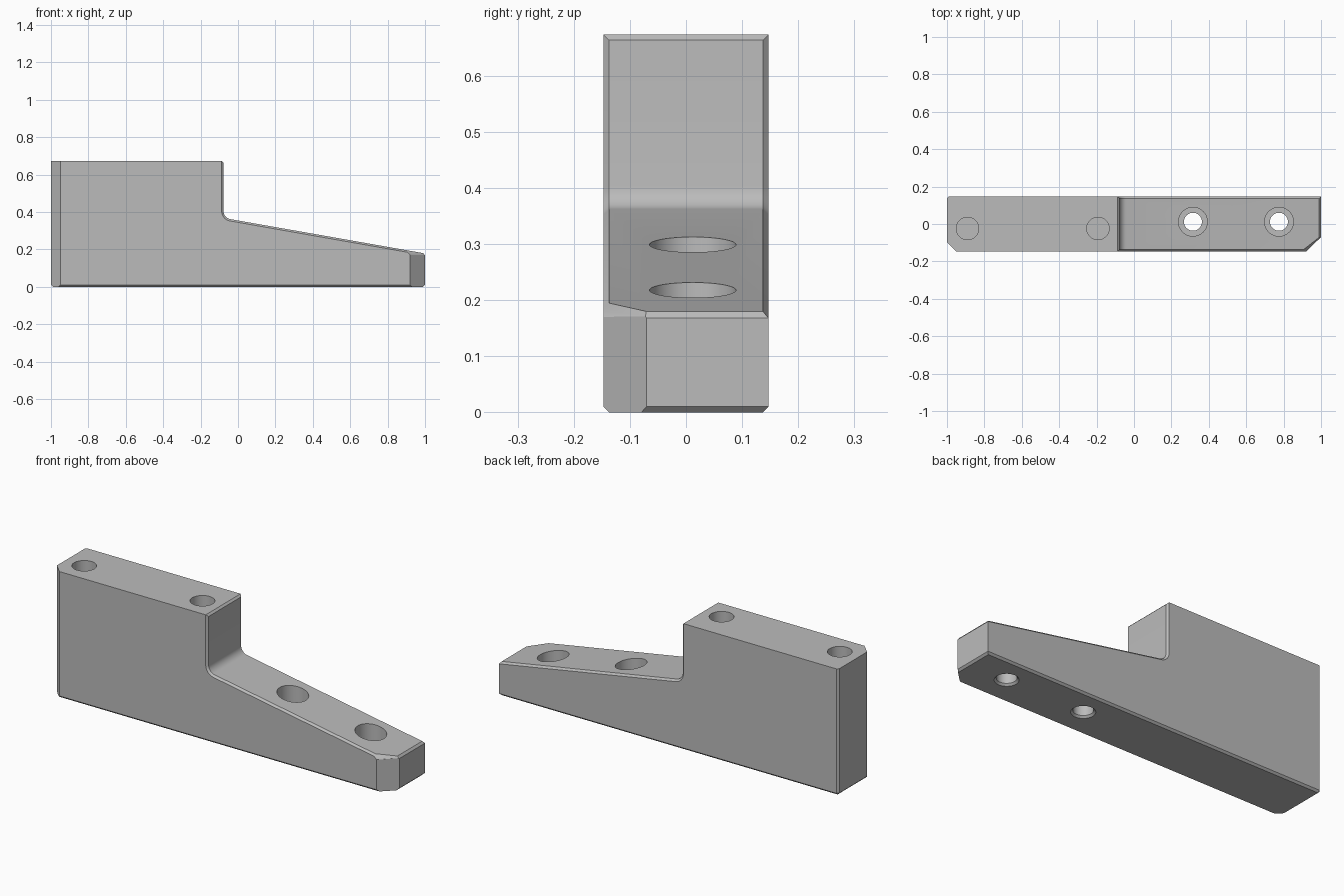
import bpy, bmesh, math
from mathutils import Vector

cube = bpy.data.objects.get("Cube")
if cube:
    bpy.data.objects.remove(cube, do_unlink=True)

HALF_W, HEIGHT, STEP_X = 0.147, 0.673, -0.0775
SLOPE = math.tan(math.radians(10))
EPS = 1e-4

grey = bpy.data.materials.new("machined grey")
grey.use_nodes = True
colour = (0.5, 0.5, 0.5, 1)
grey.diffuse_color = colour
grey.node_tree.nodes["Principled BSDF"].inputs["Base Color"].default_value = colour


def slope_z(x):
    return 0.178 + SLOPE * (1 - x)


def make_object(name, bm):
    bmesh.ops.recalc_face_normals(bm, faces=bm.faces)
    mesh = bpy.data.meshes.new(name)
    bm.to_mesh(mesh)
    bm.free()
    obj = bpy.data.objects.new(name, mesh)
    bpy.context.collection.objects.link(obj)
    obj.data.materials.append(grey)
    return obj


def bevel(bm, rule, offset, segments=1):
    edges = [e for e in bm.edges if rule(e.verts[0].co, e.verts[1].co)]
    bmesh.ops.bevel(bm, geom=edges, offset=offset, segments=segments,
                    profile=0.5, affect='EDGES')


def slice_off(bm, point, normal):
    """Remove everything on the normal's side of a plane and cap the cut."""
    bmesh.ops.bisect_plane(bm, geom=bm.verts[:] + bm.edges[:] + bm.faces[:],
                           plane_co=point, plane_no=Vector(normal).normalized(),
                           clear_outer=True)
    bmesh.ops.holes_fill(bm, edges=[e for e in bm.edges if e.is_boundary], sides=0)


def drill(x, y, stations):
    """Turned cutter: rings of (height, radius) stacked from the bottom up."""
    bm = bmesh.new()
    n = 64
    rings = [[bm.verts.new((x + r * math.cos(math.tau * i / n),
                            y + r * math.sin(math.tau * i / n), z))
              for i in range(n)] for z, r in stations]
    for low, high in zip(rings, rings[1:]):
        for i in range(n):
            j = (i + 1) % n
            bm.faces.new((low[i], low[j], high[j], high[i]))
    bm.faces.new(rings[0][::-1])
    bm.faces.new(rings[-1])
    cutter = make_object("hole_cutter", bm)
    cutter.hide_render = True
    return cutter


# Stepped side profile, extruded across the width
bm = bmesh.new()
profile = [(-1, 0), (1, 0), (1, slope_z(1)), (STEP_X, slope_z(STEP_X)),
           (STEP_X, HEIGHT), (-1, HEIGHT)]
side = bm.faces.new([bm.verts.new((x, -HALF_W, z)) for x, z in profile])
extruded = bmesh.ops.extrude_face_region(bm, geom=[side])["geom"]
bmesh.ops.translate(bm, vec=(0, 2 * HALF_W, 0),
                    verts=[v for v in extruded if isinstance(v, bmesh.types.BMVert)])
bmesh.ops.recalc_face_normals(bm, faces=bm.faces)

# Fillet at the foot of the step
bevel(bm, lambda a, b: all(abs(p.x - STEP_X) < EPS and p.z < 0.5 for p in (a, b)),
      0.035, 6)


# Small chamfers: base rim, arm outline, step top and rear corner
def chamfered(a, b):
    base = max(a.z, b.z) < EPS
    same_side = abs(a.y - b.y) < EPS
    arm = min(a.x, b.x) > STEP_X - EPS and min(a.z, b.z) > 0.1 and same_side
    across = not same_side and abs(a.x - b.x) < EPS
    nose_top = across and a.x > 1 - EPS and a.z > 0.1
    step_top = across and abs(a.x - STEP_X) < EPS and a.z > HEIGHT - EPS
    rear = max(a.x, b.x) < -1 + EPS and same_side and a.y > 0
    return base or arm or nose_top or step_top or rear


bevel(bm, chamfered, 0.01)

# Large corner chamfers at both ends of the front side
slice_off(bm, (-0.95, -HALF_W, 0), (-1, -1, 0))
slice_off(bm, (0.92, -HALF_W, 0), (0.077, -0.08, 0))
slice_off(bm, (0.92, -HALF_W, 0.17), (1.01, -1.06, 1))
body = make_object("stepped_bracket", bm)

# Blind holes in the block, counterbored through holes in the arm
cutters = [drill(x, -0.024, [(HEIGHT - 0.25, 0.06), (HEIGHT + 0.1, 0.06)])
           for x in (-0.89, -0.193)]
cutters += [drill(x, 0.012, [(-0.01, 0.068), (0.01, 0.048), (0.1, 0.048),
                             (0.1, 0.077), (0.5, 0.077)])
            for x in (0.315, 0.775)]

bpy.ops.object.select_all(action='DESELECT')
bpy.context.view_layer.objects.active = body
body.select_set(True)
for cutter in cutters:
    cut = body.modifiers.new("hole", 'BOOLEAN')
    cut.operation, cut.solver, cut.object = 'DIFFERENCE', 'EXACT', cutter
    bpy.ops.object.modifier_apply(modifier=cut.name)
    bpy.data.objects.remove(cutter, do_unlink=True)

bpy.ops.object.shade_smooth_by_angle(angle=math.radians(30))
